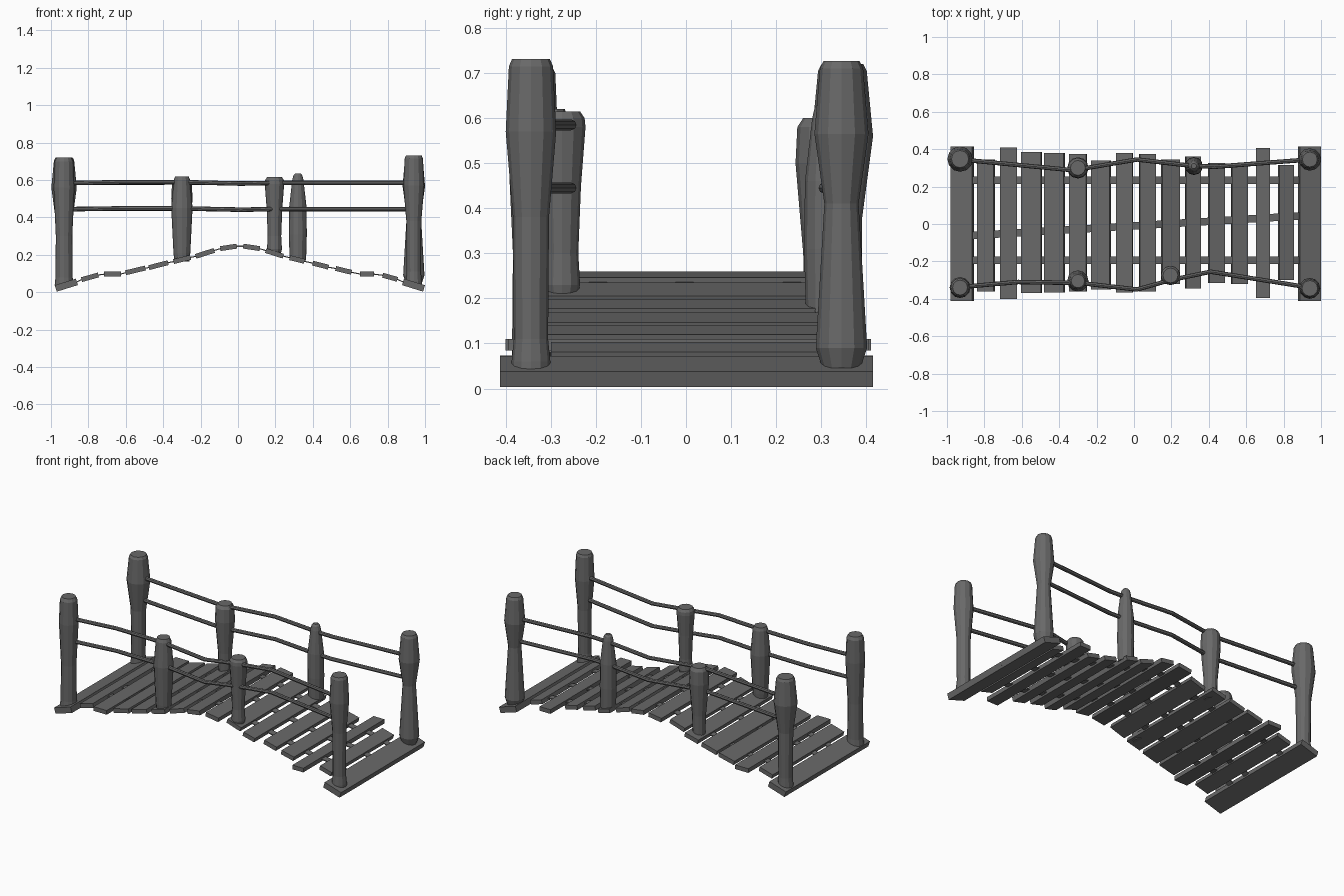
import bpy, bmesh, math
from mathutils import Matrix, Vector

if "Cube" in bpy.data.objects:
    bpy.data.objects.remove(bpy.data.objects["Cube"])

wood = bpy.data.materials.new("dark grey wood")
wood.diffuse_color = (0.14, 0.14, 0.14, 1)
wood.use_nodes = True
wood.node_tree.nodes["Principled BSDF"].inputs["Base Color"].default_value = wood.diffuse_color


def finish(name, bm):
    bmesh.ops.recalc_face_normals(bm, faces=bm.faces)
    me = bpy.data.meshes.new(name)
    bm.to_mesh(me)
    bm.free()
    me.materials.append(wood)
    ob = bpy.data.objects.new(name, me)
    bpy.context.collection.objects.link(ob)
    return ob


def loft(name, rings):
    """Skin a list of point rings and cap both ends."""
    bm = bmesh.new()
    vs = [[bm.verts.new(p) for p in ring] for ring in rings]
    n = len(vs[0])
    for a, b in zip(vs, vs[1:]):
        for i in range(n):
            j = (i + 1) % n
            bm.faces.new((a[i], a[j], b[j], b[i]))
    bm.faces.new(vs[0])
    bm.faces.new(vs[-1])
    return finish(name, bm)


def post(name, x, y, profile, sides=12):
    loft(name, [[(x + r * math.cos(2 * math.pi * i / sides),
                  y + r * math.sin(2 * math.pi * i / sides), z)
                 for i in range(sides)] for z, r in profile])


def rail(name, pts, z, r, sides=8):
    loft(name, [[(x, y + r * math.cos(2 * math.pi * i / sides),
                  z + dz + r * math.sin(2 * math.pi * i / sides))
                 for i in range(sides)] for x, y, dz in pts])


# deck planks: x start, x end, y min, y max
planks = [(-.98, -.856, -.413, .415), (-.84, -.743, -.36, .345), (-.717, -.626, -.40, .41),
          (-.604, -.492, -.37, .385), (-.48, -.37, -.367, .38), (-.348, -.25, -.36, .375),
          (-.23, -.123, -.35, .34), (-.096, -.005, -.367, .38), (.027, .118, -.36, .375),
          (.144, .246, -.32, .345), (.273, .358, -.345, .36), (.396, .487, -.315, .325),
          (.519, .61, -.32, .325), (.652, .727, -.395, .405), (.77, .856, -.30, .315),
          (.877, 1.0, -.413, .415)]
heights = [.038, .08, .097, .117, .145, .175, .208, .24]
slopes = [.31, .28, .0, .24, .26, .25, .32, .15]
heights += heights[::-1]
slopes += [-s for s in slopes[::-1]]

for k, ((x0, x1, y0, y1), z, s) in enumerate(zip(planks, heights, slopes)):
    t = .036 if k in (0, 15) else .026
    a = math.atan(s)
    length = (x1 - x0 - t * abs(math.sin(a))) / math.cos(a)
    bm = bmesh.new()
    bmesh.ops.create_cube(bm, size=1, matrix=Matrix.Translation(((x0 + x1) / 2, (y0 + y1) / 2, z))
                          @ Matrix.Rotation(-a, 4, 'Y')
                          @ Matrix.Diagonal((length, y1 - y0, t, 1)))
    finish(f"plank_{k + 1}", bm)

# thin straps threaded through the planks
for name, ya, yb in (("back_strap", .235, .235), ("front_strap", -.195, -.195),
                     ("middle_strap", -.07, .05)):
    rings = []
    for (x0, x1, _, _), z, s in zip(planks, heights, slopes):
        h = (x1 - x0) * .45
        for d in (-h, h):
            x = (x0 + x1) / 2 + d
            y, zz = ya + (yb - ya) * (x + 1) / 2, z + d * s
            rings.append([(x, y - .02, zz - .003), (x, y + .02, zz - .003),
                          (x, y + .02, zz + .003), (x, y - .02, zz + .003)])
    loft(name, rings)

# posts, each a turned profile of (z, radius)
post("back_left_post", -.93, .347, [(.04, .045), (.1, .041), (.38, .044), (.56, .068),
                                    (.705, .054), (.72, .046)])
post("front_left_post", -.93, -.34, [(.04, .05), (.08, .046), (.3, .044), (.56, .056),
                                     (.70, .05), (.72, .04)])
post("back_right_post", .94, .345, [(.045, .042), (.09, .057), (.41, .038), (.565, .06),
                                    (.71, .048), (.727, .04)])
post("front_right_post", .94, -.344, [(.04, .043), (.06, .043), (.11, .038), (.38, .04),
                                      (.57, .056), (.715, .049), (.731, .042)])
post("back_middle_left_post", -.3, .3, [(.165, .036), (.3, .04), (.5, .057), (.58, .053), (.6, .04)])
post("front_middle_left_post", -.3, -.305, [(.165, .04), (.21, .045), (.45, .057),
                                            (.6, .044), (.62, .036)])
post("back_middle_right_post", .32, .31, [(.17, .044), (.31, .048), (.46, .046),
                                          (.6, .03), (.625, .024), (.636, .014)])
post("front_middle_right_post", .195, -.275, [(.205, .034), (.23, .04), (.3, .036), (.45, .042),
                                              (.58, .052), (.6, .05), (.615, .04)])

# hand rails, two on each side
back = [(-.93, .345, 0), (-.35, .29, .002), (-.28, .295, .002), (.016, .345, -.003),
        (.3, .312, 0), (.43, .306, 0), (.94, .345, 0)]
front = [(-.93, -.337, -.002), (-.62, -.31, .004), (-.29, -.315, .004), (.016, -.35, -.004),
         (.195, -.30, 0), (.41, -.255, 0), (.94, -.34, 0)]
for side, path in (("back", back), ("front", front)):
    rail(side + "_upper_rail", path, .585, .012)
    rail(side + "_lower_rail", path, .445, .012)
